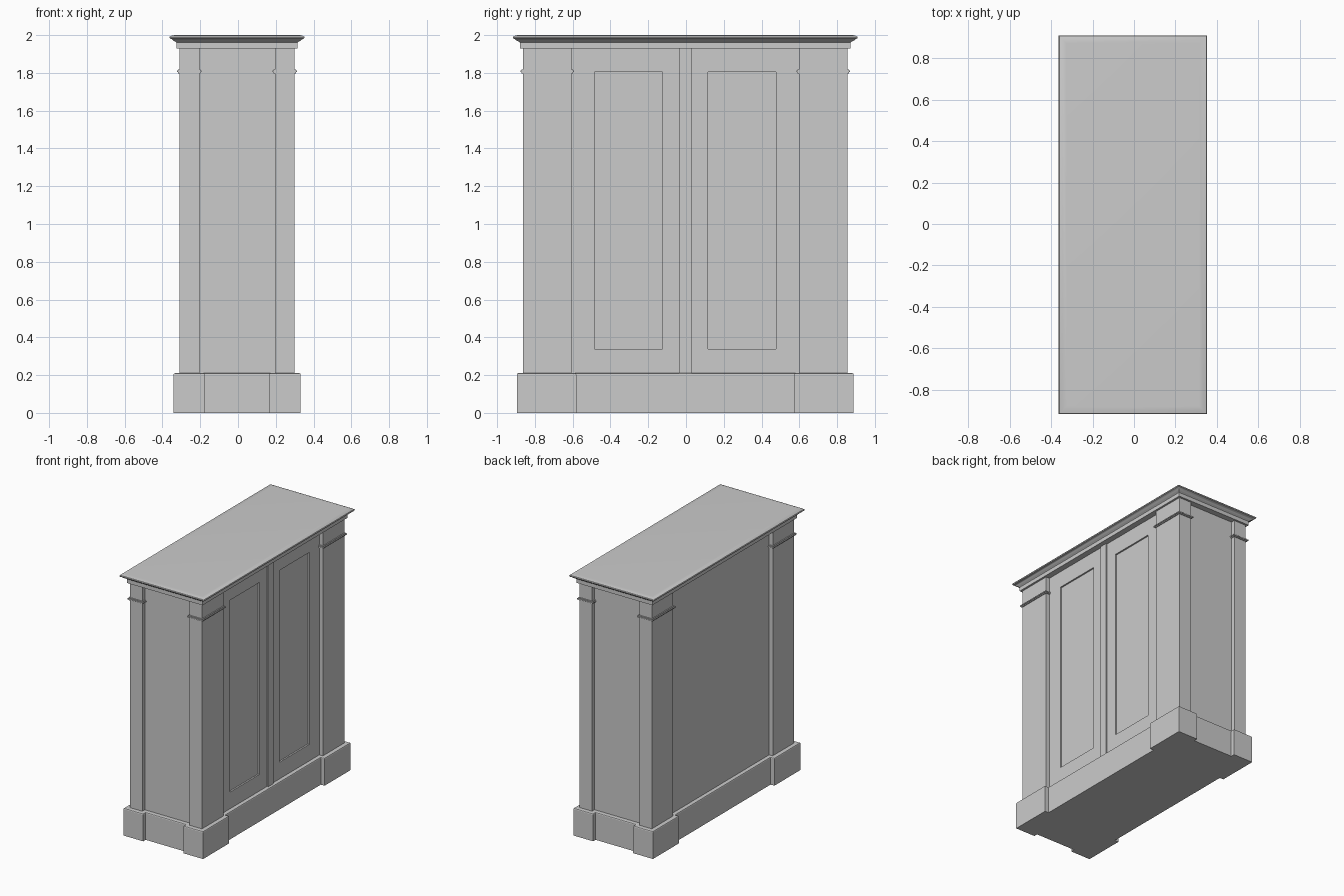
import bpy
import bmesh
import math

default = bpy.data.objects.get("Cube")
if default:
    bpy.data.objects.remove(default, do_unlink=True)

# Single painted finish
paint = bpy.data.materials.new("grey paint")
paint.use_nodes = True
GREY = (0.6, 0.6, 0.6, 1)
paint.diffuse_color = GREY
paint.node_tree.nodes["Principled BSDF"].inputs["Base Color"].default_value = GREY

CX, CY = -0.005, -0.004      # centre of the carcass
HX, HY = 0.305, 0.86         # half sizes at the pilaster faces
PLINTH, BODY_TOP = 0.21, 1.93
RECESS = 0.03


def finish(bm, name):
    bmesh.ops.recalc_face_normals(bm, faces=bm.faces)
    mesh = bpy.data.meshes.new(name)
    bm.to_mesh(mesh)
    bm.free()
    mesh.materials.append(paint)
    obj = bpy.data.objects.new(name, mesh)
    bpy.context.collection.objects.link(obj)
    return obj


def box_mesh(x, y, z):
    bm = bmesh.new()
    bmesh.ops.create_cube(bm, size=1)
    for v in bm.verts:
        v.co = [r[1] if c > 0 else r[0] for c, r in zip(v.co, (x, y, z))]
    return bm


def box(name, x, y, z, top_bevel=0):
    bm = box_mesh(x, y, z)
    if top_bevel:
        edges = [e for e in bm.edges if all(v.co.z > z[1] - 1e-4 for v in e.verts)]
        bmesh.ops.bevel(bm, geom=edges, offset=top_bevel, segments=2,
                        profile=0.5, affect='EDGES')
    return finish(bm, name)


def centred(name, hx, hy, z, top_bevel=0):
    return box(name, (CX - hx, CX + hx), (CY - hy, CY + hy), z, top_bevel)


def corner(name, sx, sy, outer, size, z, top_bevel=0):
    """Block at one corner, reaching inwards from its outer faces."""
    x = sorted((CX + sx * outer[0], CX + sx * (outer[0] - size[0])))
    y = sorted((CY + sy * outer[1], CY + sy * (outer[1] - size[1])))
    return box(name, x, y, z, top_bevel)


def lofted(name, profile):
    """Rectangular moulding from (overhang, height) steps."""
    bm = bmesh.new()
    rings = []
    for out, z in profile:
        rings.append([bm.verts.new((CX + sx * (HX + out), CY + sy * (HY + out), z))
                      for sx, sy in ((-1, -1), (1, -1), (1, 1), (-1, 1))])
    for a, b in zip(rings, rings[1:]):
        for i in range(4):
            j = (i + 1) % 4
            bm.faces.new((a[i], a[j], b[j], b[i]))
    bm.faces.new(rings[0])
    bm.faces.new(rings[-1])
    return finish(bm, name)


def door(name, y, panel_y, panel_z):
    """Door leaf with one sunken panel on the +x side."""
    face_x = CX + HX - RECESS
    bm = box_mesh((face_x - 0.03, face_x), y, (PLINTH, BODY_TOP))
    bm.faces.ensure_lookup_table()
    face = max(bm.faces, key=lambda f: f.calc_center_median().x)
    bmesh.ops.inset_region(bm, faces=[face], thickness=0.05)
    mid = face.calc_center_median()
    for v in face.verts:
        v.co.y = panel_y[v.co.y > mid.y]
        v.co.z = panel_z[v.co.z > mid.z]
    sunk = bmesh.ops.extrude_discrete_faces(bm, faces=[face])["faces"][0]
    for v in sunk.verts:
        v.co.x -= 0.012
    return finish(bm, name)


# Carcass; the +x side stops short to leave room for the doors
box("carcass", (CX - HX + RECESS, CX + HX - RECESS - 0.02),
    (CY - HY + RECESS, CY + HY - RECESS), (PLINTH - 0.02, BODY_TOP))

# Plinth with projecting corner blocks
centred("plinth", HX, HY + 0.002, (0, PLINTH), 0.008)

# Corner blocks, pilasters and their necking bands
for sx, side in ((-1, "back"), (1, "door")):
    for sy, end in ((-1, "front"), (1, "rear")):
        tag = f"{end}_{side}_side"
        corner(f"plinth_block_{tag}", sx, sy, (HX + 0.032, HY + 0.032),
               (0.167, 0.316), (0, PLINTH), 0.008)
        corner(f"pilaster_{tag}", sx, sy, (HX, HY), (0.105, 0.258),
               (PLINTH - 0.01, BODY_TOP))
        for grow, z in ((0.013, (1.804, 1.812)), (0.007, (1.798, 1.818))):
            corner(f"necking_band_{tag}", sx, sy, (HX + grow, HY + grow),
                   (0.105 + 2 * grow, 0.258 + 2 * grow), z)

# Pair of panelled doors and the stile between them
for s, label in ((-1, "front"), (1, "rear")):
    door(f"{label}_door", sorted((CY + s * 0.025, CY + s * 0.61)),
         sorted((CY + s * 0.121, CY + s * 0.481)), (0.337, 1.805))
box("centre_stile", (CX, CX + HX - RECESS + 0.01), (CY - 0.032, CY + 0.032),
    (PLINTH, BODY_TOP))

# Frieze and moulded cornice top
lofted("frieze", [(0.015, BODY_TOP), (0.015, 1.965)])
top = lofted("cornice_top", [(0.015, 1.96), (0.022, 1.966), (0.034, 1.972),
                             (0.04, 1.978), (0.05, 1.982), (0.053, 1.988),
                             (0.05, 1.994), (0.035, 1.999), (0.015, 2.0)])
bpy.ops.object.select_all(action='DESELECT')
top.select_set(True)
bpy.context.view_layer.objects.active = top
bpy.ops.object.shade_smooth_by_angle(angle=math.radians(35))
